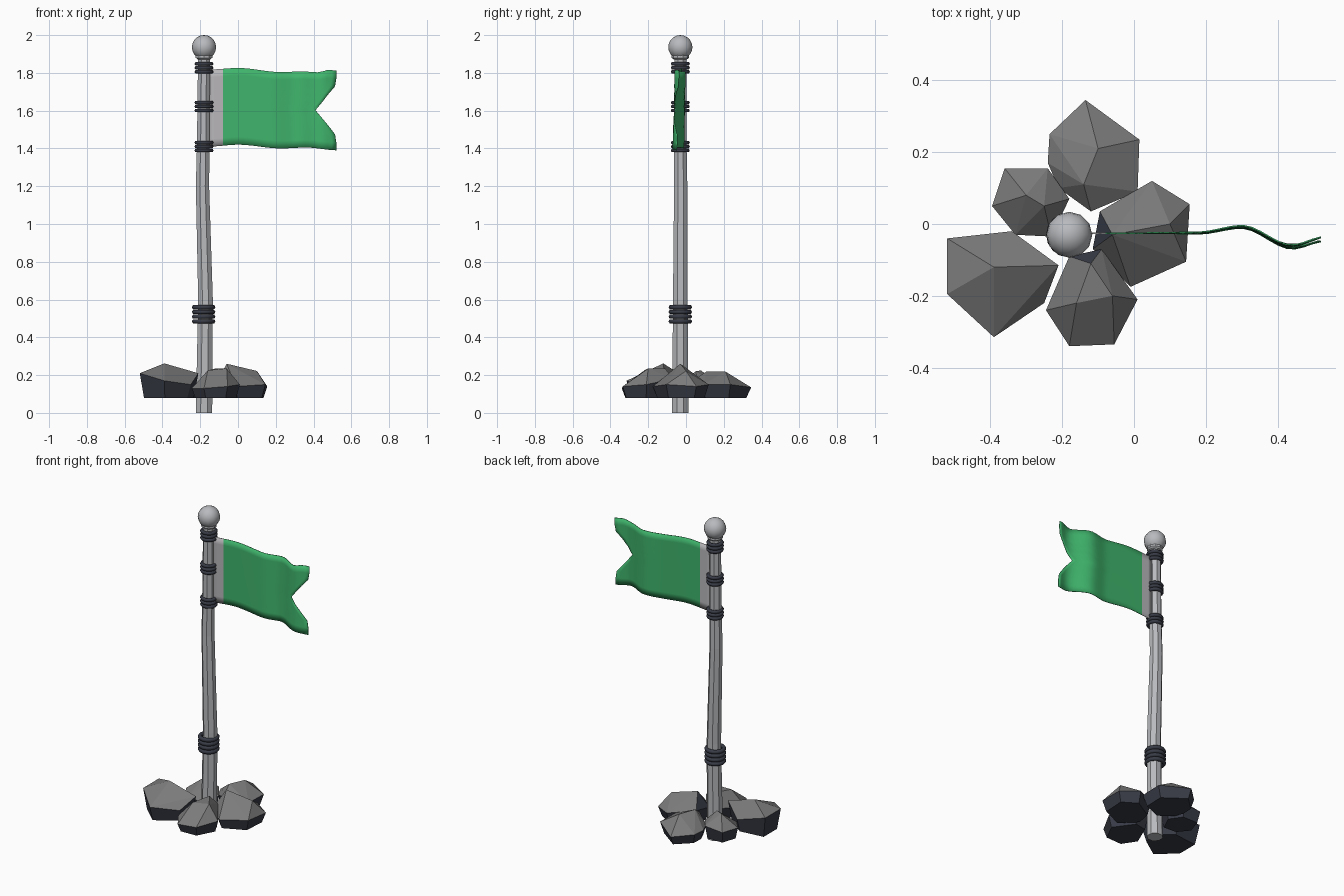
import bpy, bmesh, math
from mathutils import Vector

if "Cube" in bpy.data.objects:
    bpy.data.objects.remove(bpy.data.objects["Cube"], do_unlink=True)

PX, PY = -0.18, -0.03


def material(name, r, g, b):
    m = bpy.data.materials.new(name)
    m.use_nodes = True
    m.diffuse_color = (r, g, b, 1)
    m.node_tree.nodes["Principled BSDF"].inputs["Base Color"].default_value = (r, g, b, 1)
    return m


steel = material("pale steel", 0.48, 0.49, 0.51)
cloth = material("green cloth", 0.05, 0.46, 0.15)
hem = material("light hem", 0.48, 0.47, 0.49)
slate = material("dark slate", 0.04, 0.044, 0.062)
stone = material("grey stone", 0.2, 0.2, 0.2)


def finish(name, bm, mats, smooth=False):
    bmesh.ops.recalc_face_normals(bm, faces=bm.faces)
    mesh = bpy.data.meshes.new(name)
    bm.to_mesh(mesh)
    bm.free()
    for m in mats:
        mesh.materials.append(m)
    obj = bpy.data.objects.new(name, mesh)
    bpy.context.collection.objects.link(obj)
    for p in mesh.polygons:
        p.use_smooth = smooth
    return obj


def lathe_path(name, rings, sides, mat, smooth=False):
    """Loft circles given as (x, y, z, radius) and cap both ends."""
    bm = bmesh.new()
    loops = []
    for x, y, z, r in rings:
        loops.append([bm.verts.new((x + r * math.cos(a), y + r * math.sin(a), z))
                      for a in (math.tau * (i + 0.5) / sides for i in range(sides))])
    for lo, hi in zip(loops, loops[1:]):
        for i in range(sides):
            j = (i + 1) % sides
            bm.faces.new((lo[i], lo[j], hi[j], hi[i]))
    bm.faces.new(loops[0])
    bm.faces.new(loops[-1])
    return finish(name, bm, [mat], smooth)


# Slightly crooked pole and the collar under the ball
lathe_path("pole", [(PX, PY, 0, 0.047), (-0.172, PY, 0.6, 0.042),
                    (-0.188, -0.028, 1.2, 0.038), (-0.184, PY, 1.42, 0.036),
                    (PX, PY, 1.9, 0.034)], 8, steel)
lathe_path("collar", [(PX, PY, 1.872, 0.036), (PX, PY, 1.88, 0.046),
                      (PX, PY, 1.895, 0.046)], 10, steel)

# Ball finial
bm = bmesh.new()
bmesh.ops.create_uvsphere(bm, u_segments=12, v_segments=10, radius=0.064)
bmesh.ops.translate(bm, verts=bm.verts, vec=(PX, PY, 1.936))
finish("ball_finial", bm, [steel], True)


# Rope bindings: stacked rings round the pole
def binding(name, x, z, count, major, minor):
    for k in range(count):
        height = z + (k - (count - 1) / 2) * minor * 2
        bpy.ops.mesh.primitive_torus_add(location=(x, PY, height), major_radius=major,
                                         minor_radius=minor, major_segments=16,
                                         minor_segments=6)
        ring = bpy.context.object
        ring.name = f"{name}_ring_{k + 1}"
        ring.data.materials.append(slate)
        bpy.ops.object.shade_smooth()


binding("lower_binding", -0.182, 0.522, 4, 0.05, 0.0125)
for n, z in (("bottom", 1.41), ("middle", 1.622), ("top", 1.827)):
    binding(n + "_flag_binding", PX, z, 3, 0.04, 0.0105)


# Waving flag with a swallowtail end
def sample(points, x):
    for (x0, y0), (x1, y1) in zip(points, points[1:]):
        if x <= x1:
            t = max(0, (x - x0) / (x1 - x0))
            t = t * t * (3 - 2 * t)
            return y0 + (y1 - y0) * t
    return points[-1][1]


wave = [(-0.15, -0.026), (0.18, -0.025), (0.3, -0.008), (0.44, -0.064), (0.53, -0.042)]
top_edge = [(-0.15, 1.818), (0, 1.826), (0.23, 1.804), (0.34, 1.808), (0.42, 1.803), (0.48, 1.815), (0.53, 1.812)]
low_edge = [(-0.15, 1.41), (0, 1.42), (0.23, 1.4), (0.36, 1.405), (0.53, 1.39)]
COLS, ROWS = 28, 10
bm = bmesh.new()
grid = []
for r in range(ROWS + 1):
    v = r / ROWS
    end = 0.41 + 0.11 * min(1, abs(v - 0.5) / 0.32)
    row = []
    for c in range(COLS + 1):
        # The first three columns make the hem strip
        x = -0.15 + 0.07 * c / 3 if c <= 3 else -0.08 + (end + 0.08) * (c - 3) / (COLS - 3)
        lo, hi = sample(low_edge, x), sample(top_edge, x)
        lean = 0.012 * (v - 0.5) * max(0, x) / 0.5
        row.append(bm.verts.new((x, sample(wave, x) + lean, lo + (hi - lo) * v)))
    grid.append(row)
for r in range(ROWS):
    for c in range(COLS):
        f = bm.faces.new((grid[r][c], grid[r][c + 1], grid[r + 1][c + 1], grid[r + 1][c]))
        f.material_index = 0 if c < 3 else 1
flag = finish("flag", bm, [hem, cloth], True)
thick = flag.modifiers.new("thickness", "SOLIDIFY")
thick.thickness = 0.004
thick.offset = 0


# Faceted rocks: hull of a girdle, its shrunken foot on the ground plane, and peaks
def rock(name, girdle, peaks):
    mid = sum((Vector(p) for p in girdle), Vector()) / len(girdle)
    bm = bmesh.new()
    for p in girdle:
        bm.verts.new(p)
        foot = mid + (Vector(p) - mid) * 0.85
        bm.verts.new((foot.x, foot.y, 0.08))
    for p in peaks:
        bm.verts.new(p)
    hull = bmesh.ops.convex_hull(bm, input=bm.verts)
    loose = [v for v in bm.verts if not v.link_faces]
    bmesh.ops.delete(bm, geom=loose, context="VERTS")
    bmesh.ops.dissolve_limit(bm, angle_limit=0.12, verts=bm.verts, edges=bm.edges)
    bmesh.ops.recalc_face_normals(bm, faces=bm.faces)
    for f in bm.faces:
        f.material_index = 0 if f.normal.z > 0.5 else 1
    finish(name, bm, [stone, slate])


rock("front_right_rock",
     [(-0.52, -0.04, 0.21), (-0.34, -0.02, 0.16), (-0.21, -0.115, 0.21),
      (-0.25, -0.22, 0.15), (-0.39, -0.315, 0.17), (-0.52, -0.195, 0.21)],
     [(-0.39, -0.12, 0.262)])
rock("front_rock",
     [(-0.18, -0.34, 0.13), (-0.055, -0.335, 0.14), (0.01, -0.21, 0.15),
      (-0.09, -0.07, 0.18), (-0.18, -0.09, 0.16), (-0.245, -0.24, 0.13)],
     [(-0.16, -0.22, 0.225), (-0.06, -0.2, 0.235), (-0.12, -0.11, 0.235)])
rock("left_rock",
     [(-0.01, -0.175, 0.14), (0.145, -0.105, 0.15), (0.155, 0.055, 0.14),
      (0.05, 0.12, 0.15), (-0.095, 0.035, 0.17), (-0.115, -0.07, 0.16)],
     [(-0.06, -0.03, 0.26), (0.1, 0, 0.222)])
rock("back_rock",
     [(-0.135, 0.345, 0.135), (0.015, 0.235, 0.15), (0.01, 0.09, 0.15),
      (-0.12, 0.035, 0.17), (-0.21, 0.1, 0.14), (-0.24, 0.17, 0.14), (-0.235, 0.25, 0.14)],
     [(-0.14, 0.11, 0.22), (-0.1, 0.21, 0.218)])
rock("back_right_rock",
     [(-0.36, 0.155, 0.15), (-0.24, 0.155, 0.16), (-0.18, 0.07, 0.15),
      (-0.23, -0.035, 0.14), (-0.33, -0.03, 0.14), (-0.395, 0.05, 0.15)],
     [(-0.3, 0.08, 0.225), (-0.25, 0.05, 0.22)])
